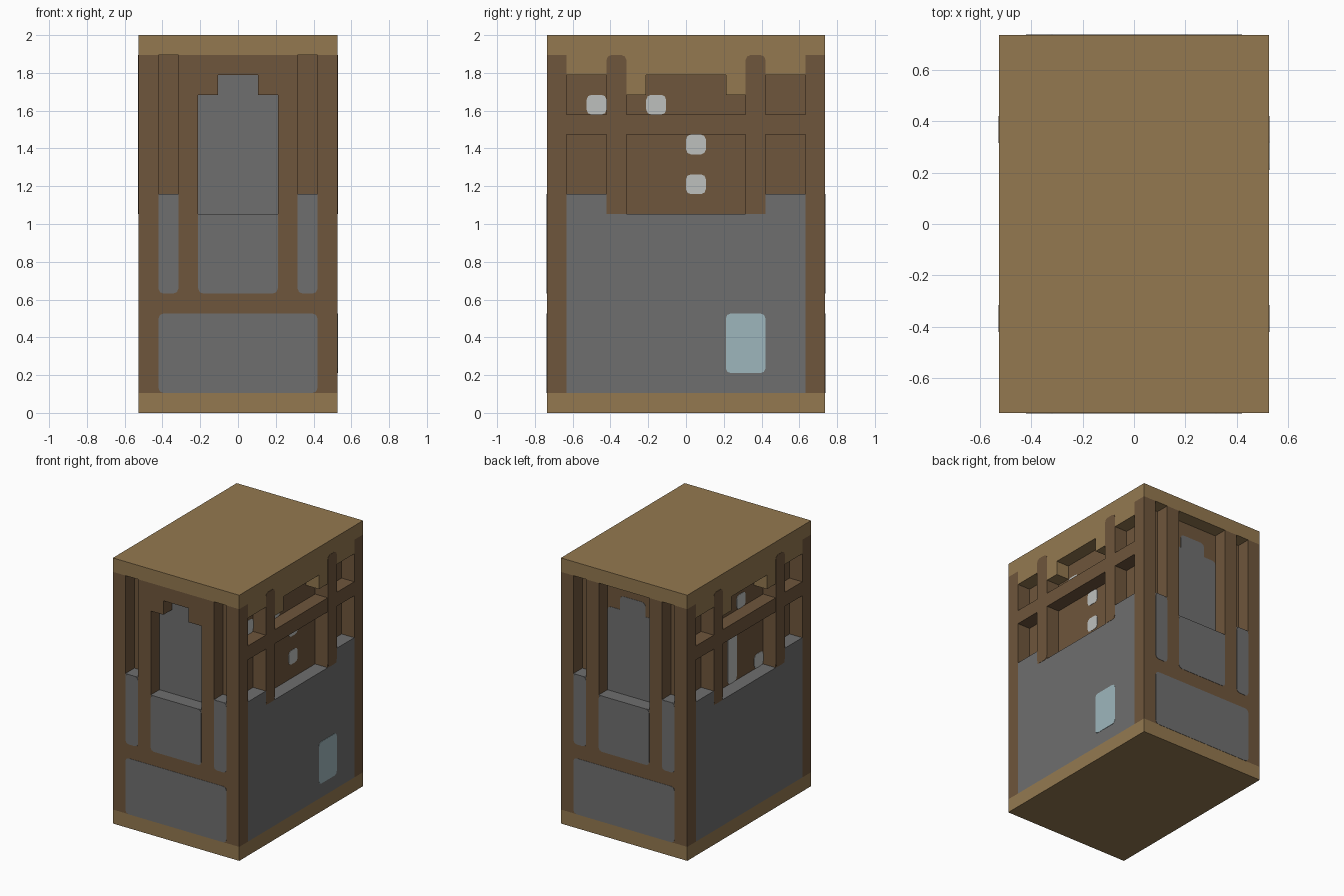
import bpy, bmesh, math
from mathutils import Vector

if "Cube" in bpy.data.objects:
    bpy.data.objects.remove(bpy.data.objects["Cube"])

U = 2 / 19      # one block
EPS = 0.02      # thickness of painted plates, in blocks


def material(name, *rgb):
    lin = [((c / 255 + 0.055) / 1.055) ** 2.4 for c in rgb] + [1]
    m = bpy.data.materials.new(name)
    m.use_nodes = True
    m.diffuse_color = lin
    m.node_tree.nodes["Principled BSDF"].inputs["Base Color"].default_value = lin
    return m


TAN = material("tan wood", 148, 121, 80)
BROWN = material("brown wood", 111, 86, 60)
GREY = material("grey stone", 111, 111, 111)
LIGHT = material("light grey", 190, 192, 190)
BLUE = material("pale blue", 158, 182, 188)

# Each wall maps (along, outward, up) to the model frame, with its outer distance
WALLS = {
    "front": (7, lambda a, d, z: (a, -d, z)),
    "back": (7, lambda a, d, z: (-a, d, z)),
    "left": (5, lambda a, d, z: (d, a, z)),
    "right": (5, lambda a, d, z: (-d, -a, z)),
}


def prism(name, wall, outline, mat, t0=0, t1=1):
    """Extrude an outline in the wall plane from depth t0 to t1."""
    outer, place = WALLS[wall]
    bm = bmesh.new()
    rings = [[bm.verts.new(Vector(place(a, outer - t, z)) * U) for a, z in outline]
             for t in (t0, t1)]
    n = len(outline)
    for r in rings:
        bm.faces.new(r)
    for i in range(n):
        j = (i + 1) % n
        bm.faces.new((rings[0][i], rings[0][j], rings[1][j], rings[1][i]))
    bmesh.ops.recalc_face_normals(bm, faces=bm.faces)
    me = bpy.data.meshes.new(name)
    bm.to_mesh(me)
    bm.free()
    me.materials.append(mat)
    ob = bpy.data.objects.new(wall + "_" + name, me)
    bpy.context.collection.objects.link(ob)
    return ob


def block(name, wall, a0, a1, z0, z1, mat, t0=0, t1=1):
    prism(name, wall, [(a0, z0), (a1, z0), (a1, z1), (a0, z1)], mat, t0, t1)


def plate(name, wall, a0, a1, z0, z1, mat, depth=0, r=0.25):
    """Thin painted plate with rounded corners."""
    pts = []
    corners = [(a1 - r, z1 - r), (a0 + r, z1 - r), (a0 + r, z0 + r), (a1 - r, z0 + r)]
    for k, (ca, cz) in enumerate(corners):
        for s in range(3):
            w = (k + s / 2) * math.pi / 2
            pts.append((ca + r * math.cos(w), cz + r * math.sin(w)))
    prism(name, wall, pts, mat, depth - EPS, depth)


# Slabs and solid core, placed as full-depth blocks
block("base_slab", "front", -5, 5, 0, 1, TAN, 0, 14)
block("roof_slab", "front", -5, 5, 18, 19, TAN, 0, 14)
block("core", "front", -4, 4, 1, 18, BROWN, 1, 13)

# Narrow end walls
for wall in ("front", "back"):
    block("lower_wall", wall, -4, 4, 1, 9, BROWN)
    block("opening_sill", wall, -2, 2, 9, 10, GREY)
    plate("lower_panel", wall, -4, 4, 1, 5, GREY)
    plate("middle_panel", wall, -2, 2, 6, 10, GREY)
    for s in (-1, 1):
        lo, hi = sorted((3 * s, 4 * s))
        block("corner_post", wall, *sorted((4 * s, 5 * s)), 1, 18, BROWN)
        block("inner_post", wall, *sorted((2 * s, 3 * s)), 9, 18, BROWN)
        block("slot_sill", wall, lo, hi, 9, 11, GREY)
        plate("slot_panel", wall, lo, hi, 6, 11, GREY)

# Stepped opening: carved at the front, painted at the back
prism("stepped_lintel", "front",
      [(-2, 16), (-1, 16), (-1, 17), (1, 17), (1, 16), (2, 16), (2, 18), (-2, 18)], BROWN)
block("opening_back", "front", -2, 2, 10, 17, GREY, 1 - EPS, 1)
plate("opening_back", "back", -2, 2, 9, 16, GREY, 1)
plate("opening_back_top", "back", -1, 1, 9, 17, GREY, 1)

# Long side walls
for wall in ("left", "right"):
    block("stone_wall", wall, -6, 6, 1, 10, GREY)
    block("cross_beam", wall, -6, 6, 14, 15, BROWN)
    prism("fascia", wall,
          [(-6, 17), (-3, 17), (-3, 16), (-2, 16), (-2, 17), (2, 17), (2, 16),
           (3, 16), (3, 17), (6, 17), (6, 18), (-6, 18)], TAN)
    for s in (-1, 1):
        block("window_sill", wall, *sorted((4 * s, 6 * s)), 10, 11, GREY)
        lo, hi = sorted((3 * s, 4 * s))
        block("window_post", wall, lo, hi, 10, 17, BROWN)
        plate("post_face", wall, lo, hi, 10, 18, BROWN)

# Small painted details
plate("blue_panel", "left", 2, 4, 2, 5, BLUE)
for a, z in ((0, 11), (0, 13), (-5, 15), (-2, 15)):
    plate("light_patch", "left", a, a + 1, z, z + 1, LIGHT, 1)
plate("tall_patch", "right", -1, 0, 10, 14, LIGHT, 1)
plate("low_patch", "right", 2, 3, 10, 11, LIGHT, 1)
plate("upper_patch", "right", 0, 1, 15, 16, LIGHT, 1)
